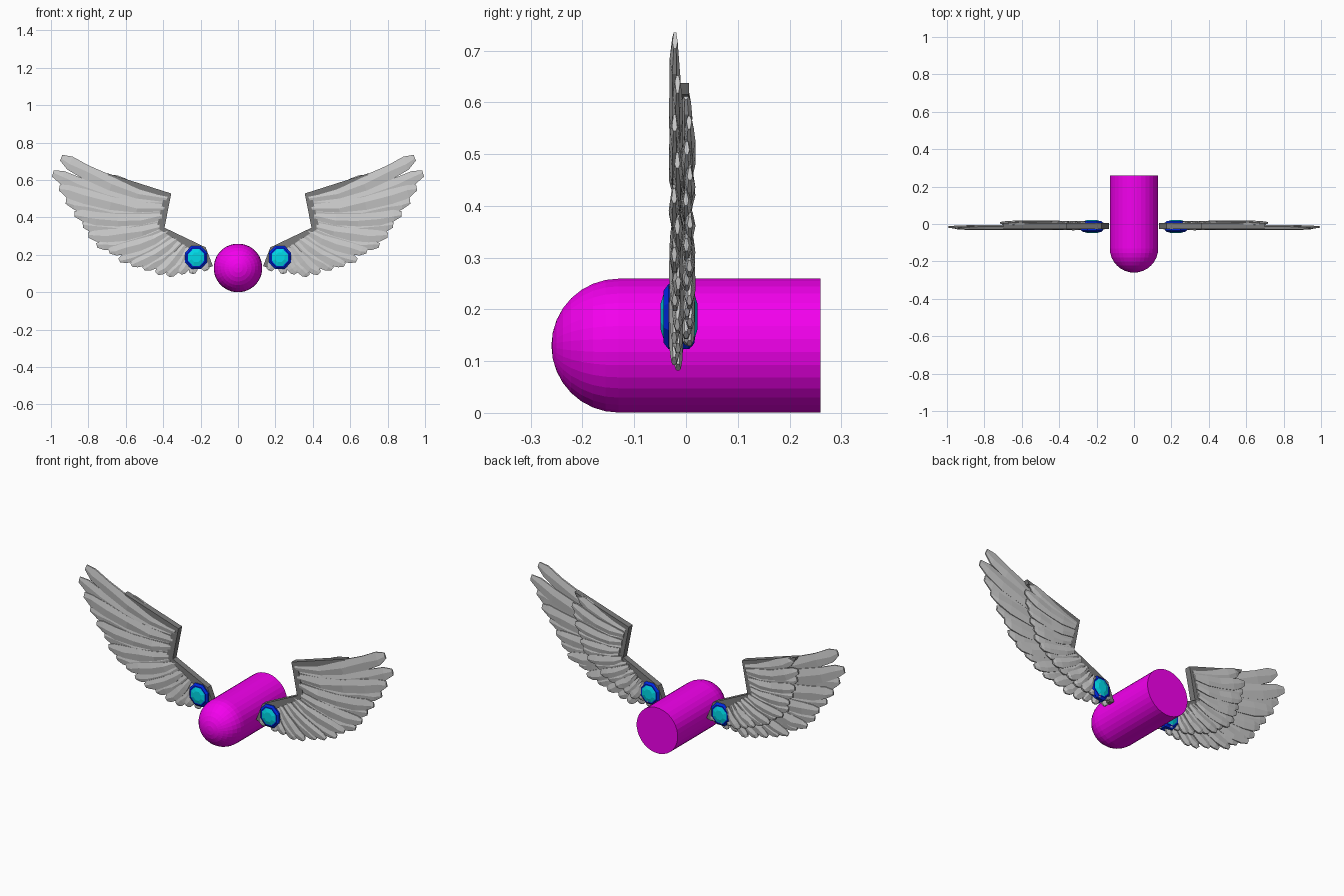
import bpy, bmesh, random
from math import sin, cos, pi
from mathutils import Vector

if "Cube" in bpy.data.objects:
    bpy.data.objects.remove(bpy.data.objects["Cube"])

random.seed(4)


def make_object(name, bm, color=None, mirror=True):
    bmesh.ops.recalc_face_normals(bm, faces=bm.faces[:])
    mesh = bpy.data.meshes.new(name)
    bm.to_mesh(mesh)
    bm.free()
    ob = bpy.data.objects.new(name, mesh)
    bpy.context.collection.objects.link(ob)
    if color:
        mat = bpy.data.materials.new(name + "_colour")
        mat.diffuse_color = (*color, 1)
        mat.use_nodes = True
        mat.node_tree.nodes["Principled BSDF"].inputs["Base Color"].default_value = mat.diffuse_color
        mesh.materials.append(mat)
    if mirror:
        ob.modifiers.new("Mirror", 'MIRROR').use_mirror_merge = False
    return ob


def loft(bm, rings):
    """Closed skin through a list of equal-length point rings, capped at both ends."""
    vs = [[bm.verts.new(p) for p in r] for r in rings]
    n = len(vs[0])
    for a, b in zip(vs, vs[1:]):
        for i in range(n):
            j = (i + 1) % n
            bm.faces.new((a[i], a[j], b[j], b[i]))
    bm.faces.new(vs[0])
    bm.faces.new(vs[-1])


def ring(y, rx, rz, n, cx=0.0, cz=0.0):
    return [(cx + rx * cos(2 * pi * (i + .5) / n), y, cz + rz * sin(2 * pi * (i + .5) / n))
            for i in range(n)]


# Body: capsule with a round nose and a flat back
bm = bmesh.new()
R = 0.13
rings = [ring(-R - R * cos(a), R * sin(a), R * sin(a), 32, 0, R)
         for a in [pi / 2 * max(k, .05) / 8 for k in range(9)]]
rings.append(ring(0.26, R, R, 32, 0, R))
loft(bm, rings)
make_object("body", bm, (0.9, 0.0, 0.85), mirror=False)

# Wing arm: bent dark strip along the leading edge
outer = [(.134, .14), (.173, .24), (.393, .345), (.357, .528), (.70, .637)]
inner = [(.165, .13), (.205, .20), (.435, .345), (.40, .495), (.69, .615)]
bm = bmesh.new()
loft(bm, [[(o[0], -.028, o[1]), (o[0], .006, o[1]), (i[0], .006, i[1]), (i[0], -.028, i[1])]
          for o, i in zip(outer, inner)])
make_object("wing_arm", bm, (0.2, 0.2, 0.2))


# Feathers: ridged low-poly blades fanned out from the arm
def feather(bm, root, tip, y, thick):
    d = tip - root
    length = d.length
    d.normalize()
    side = Vector((d.y, -d.x))
    half = (0.038 + 0.075 * length) / 2
    sections = [(0, .5, .7), (.25, .8, 1), (.5, .95, 1), (.75, 1, 1), (.91, .85, .85), (1, .4, .5)]
    rings = []
    for s, w, t in sections:
        c = root + d * (length * s) + side * (0.22 * length * s * (1 - s))
        wl, wr = (half * w * random.uniform(.9, 1.1) for _ in range(2))
        ridge = random.uniform(-.2, .2) * half
        yc = y + random.uniform(-.1, .1) * thick
        t *= thick
        pts = [(-wl, -.45), (ridge, -1), (wr, -.45), (wr, .45), (ridge, 1), (-wl, .45)]
        ring_pts = []
        for u, v in pts:
            p = c + side * u
            ring_pts.append((p.x, yc + v * t, p.y))
        rings.append(ring_pts)
    loft(bm, rings)


tips = [(.945, .72), (.99, .635), (.955, .56), (.92, .487), (.875, .42), (.83, .36),
        (.80, .305), (.755, .25), (.69, .22), (.635, .17), (.57, .145), (.505, .125),
        (.435, .10), (.375, .088), (.31, .10), (.25, .10), (.17, .115)]
shoulder, elbow, wrist = Vector((.195, .185)), Vector((.42, .355)), Vector((.38, .50))


def root_at(i):
    return wrist.lerp(elbow, i / 6) if i <= 6 else elbow.lerp(shoulder, (i - 6) / 10)


bm_long, bm_short = bmesh.new(), bmesh.new()
for i, t in enumerate(tips):
    root, tip = root_at(i), Vector(t)
    stagger = .003 if i % 2 else -.003
    feather(bm_long, root, tip, -.019 + stagger, .0105)
    ratio = .53 + .012 * i
    feather(bm_short, root, root.lerp(tip, ratio), .004 + stagger, .0105)
make_object("flight_feathers", bm_long)
make_object("covert_feathers", bm_short)

# Shoulder jewel: blue eight-sided setting with a cut stone on both faces
gx, gz = .224, .186
bm = bmesh.new()
loft(bm, [ring(y, r, r * 1.06, 8, gx, gz)
          for y, r in [(-.043, .052), (-.034, .064), (.006, .064), (.016, .052)]])
make_object("jewel_setting", bm, (0.0, 0.02, 0.75))
bm = bmesh.new()
loft(bm, [ring(y, r, r * 1.06, 8, gx, gz)
          for y, r in [(-.049, .026), (-.042, .049), (.015, .049), (.022, .026)]])
make_object("jewel_stone", bm, (0.0, 0.7, 0.8))
